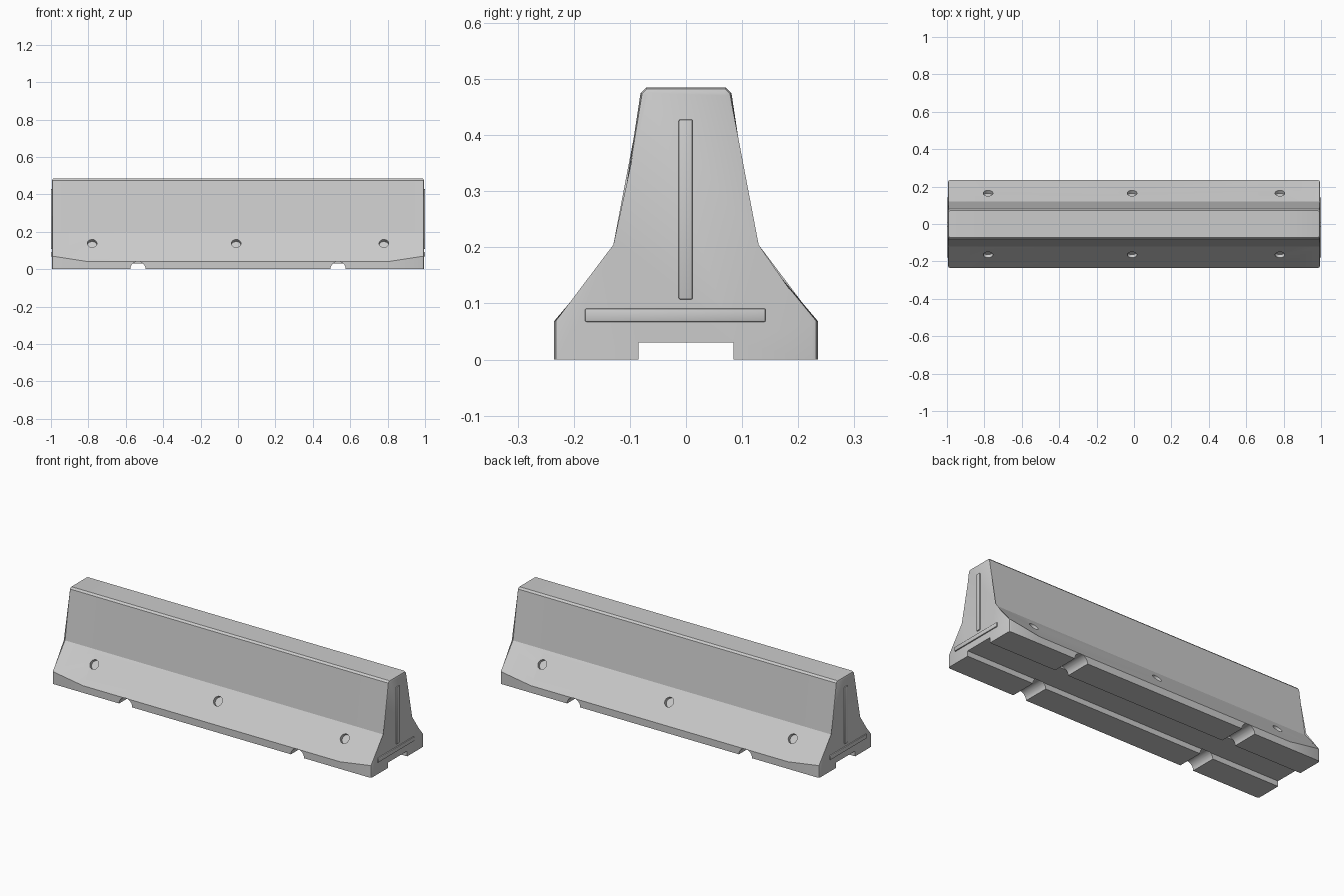
import bpy, bmesh
from math import radians
from mathutils import Vector, Matrix

cube = bpy.data.objects.get("Cube")
if cube:
    bpy.data.objects.remove(cube, do_unlink=True)

concrete = bpy.data.materials.new("concrete grey")
concrete.use_nodes = True
concrete.diffuse_color = (0.6, 0.6, 0.6, 1)
concrete.node_tree.nodes["Principled BSDF"].inputs["Base Color"].default_value = (0.6, 0.6, 0.6, 1)


def make_object(name, bm):
    bmesh.ops.recalc_face_normals(bm, faces=bm.faces)
    mesh = bpy.data.meshes.new(name)
    bm.to_mesh(mesh)
    bm.free()
    mesh.materials.append(concrete)
    obj = bpy.data.objects.new(name, mesh)
    bpy.context.collection.objects.link(obj)
    return obj


def profile(lip):
    """Closed cross-section in y, z, mirrored from one half."""
    half = [(0.085, 0.03), (0.085, 0), (0.235, 0), (0.235, lip),
            (0.12, 0.2), (0.081, 0.475), (0.071, 0.485)]
    return half + [(-y, z) for y, z in reversed(half)]


# Barrier body: lofted cross-sections, with a taller foot lip at both ends
END = 0.994
bm = bmesh.new()
rings = [[bm.verts.new((x, y, z)) for y, z in profile(lip)]
         for x, lip in ((-END, 0.07), (-0.8, 0.04), (0.8, 0.04), (END, 0.07))]
for a, b in zip(rings, rings[1:]):
    for i in range(len(a)):
        j = (i + 1) % len(a)
        bm.faces.new((a[i], a[j], b[j], b[i]))
bm.faces.new(rings[0])
bm.faces.new(rings[-1])
rim = [e for e in bm.edges
       if abs(e.verts[0].co.x + e.verts[1].co.x) > 1.98
       and (e.verts[0].co.z + e.verts[1].co.z) / 2 > 0.031]
bmesh.ops.bevel(bm, geom=rim, offset=0.01, segments=2, profile=0.5, affect='EDGES')
body = make_object("barrier_body", bm)

# Cutters: round dimples square to the slope, and half-round foot notches
bm = bmesh.new()


def cut_cylinder(centre, axis, radius, depth):
    turn = Vector(axis).to_track_quat('Z', 'Y').to_matrix().to_4x4()
    bmesh.ops.create_cone(bm, cap_ends=True, segments=24, radius1=radius, radius2=radius,
                          depth=depth, matrix=Matrix.Translation(centre) @ turn)


for side in (-1, 1):
    for x in (-0.78, -0.01, 0.78):
        cut_cylinder((x, side * 0.165, 0.138), (0, side * 0.81, 0.58), 0.026, 0.04)
    for x in (-0.535, 0.535):
        cut_cylinder((x, side * 0.185, 0), (0, 1, 0), 0.041, 0.204)
cutter = make_object("recess_cutter", bm)
cutter.hide_render = True
cutter.hide_viewport = True

cut = body.modifiers.new("recesses", 'BOOLEAN')
cut.operation = 'DIFFERENCE'
cut.solver = 'EXACT'
cut.object = cutter


# Raised ribs on both end faces
def rib(name, x, y0, y1, z0, z1):
    bm = bmesh.new()
    bmesh.ops.create_cube(bm, size=1)
    bmesh.ops.scale(bm, vec=(0.02, y1 - y0, z1 - z0), verts=bm.verts)
    bmesh.ops.translate(bm, vec=(x, (y0 + y1) / 2, (z0 + z1) / 2), verts=bm.verts)
    bmesh.ops.bevel(bm, geom=bm.edges[:], offset=0.003, segments=2, profile=0.5, affect='EDGES')
    return make_object(name, bm)


parts = [body]
for label, x in (("left", 0.99), ("right", -0.99)):
    parts.append(rib(label + "_upright_rib", x, -0.013, 0.012, 0.107, 0.428))
    parts.append(rib(label + "_cross_rib", x, -0.18, 0.142, 0.067, 0.091))

# Apply the cut, drop the cutter and smooth the rounded parts
bpy.context.view_layer.update()
graph = bpy.context.evaluated_depsgraph_get()
cut_mesh = bpy.data.meshes.new_from_object(body.evaluated_get(graph))
body.modifiers.clear()
body.data = cut_mesh
bpy.data.objects.remove(cutter, do_unlink=True)

bpy.ops.object.select_all(action='DESELECT')
for part in parts:
    part.select_set(True)
bpy.context.view_layer.objects.active = body
bpy.ops.object.shade_smooth_by_angle(angle=radians(25))
